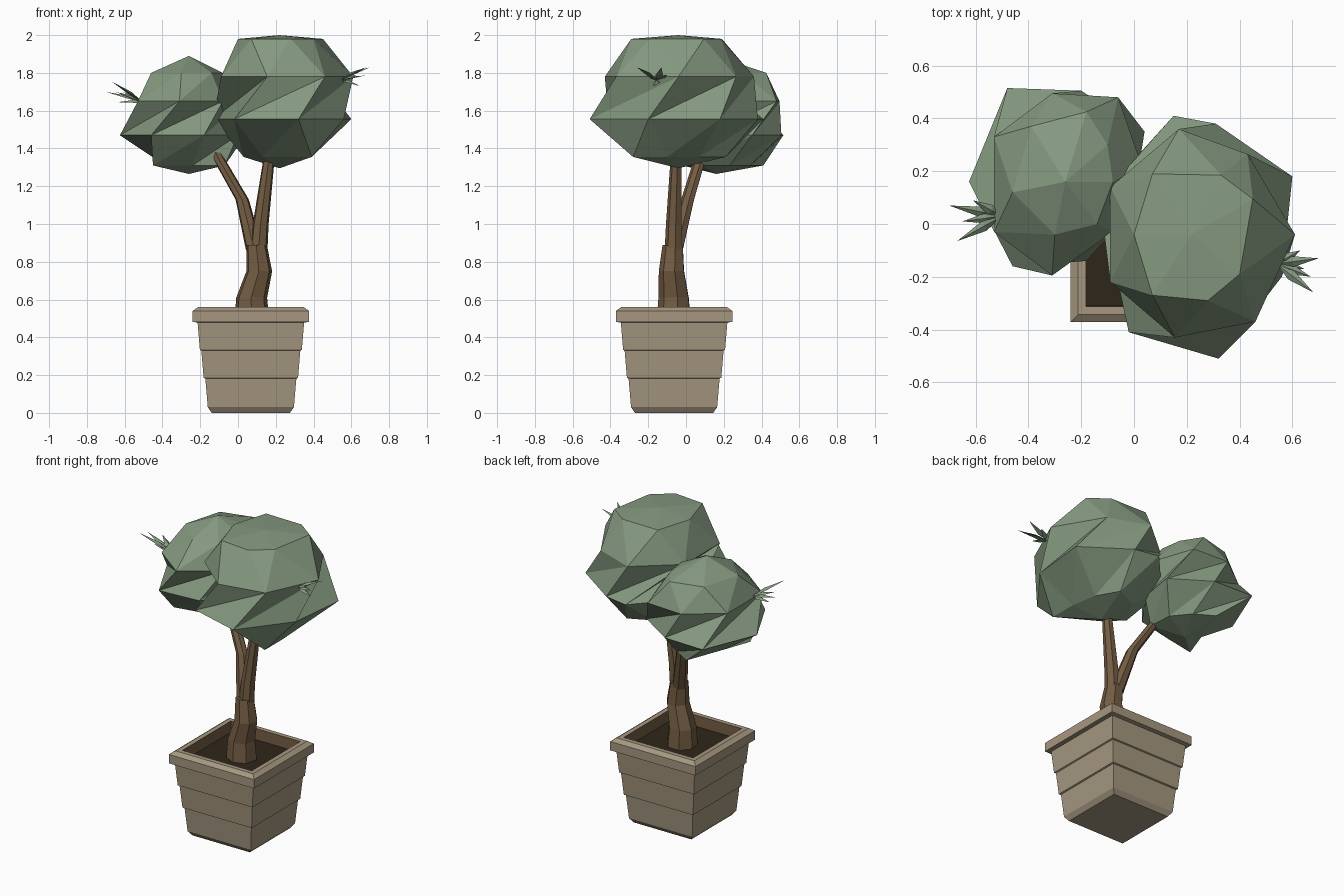
import bpy
import math
from mathutils import Vector

cube = bpy.data.objects.get("Cube")
if cube:
    bpy.data.objects.remove(cube, do_unlink=True)


def material(name, r, g, b):
    mat = bpy.data.materials.new(name)
    mat.use_nodes = True
    mat.diffuse_color = (r, g, b, 1)
    mat.node_tree.nodes["Principled BSDF"].inputs["Base Color"].default_value = (r, g, b, 1)
    return mat


LEAF = material("leaf green", 0.235, 0.32, 0.215)
BARK = material("bark brown", 0.172, 0.108, 0.056)
PLANTER = material("planter tan", 0.38, 0.31, 0.215)
SOIL = material("dark soil", 0.027, 0.019, 0.011)


def make_object(name, verts, faces, *mats):
    mesh = bpy.data.meshes.new(name)
    mesh.from_pydata(verts, [], faces)
    for mat in mats:
        mesh.materials.append(mat)
    mesh.update()
    obj = bpy.data.objects.new(name, mesh)
    bpy.context.collection.objects.link(obj)
    return obj


def loft(name, rings, mats, bottom=None, top=None, triangles=False):
    """Skin counter-clockwise rings from low to high; ends are flat or pointed."""
    n = len(rings[0])
    verts = [p for ring in rings for p in ring]
    faces = []
    for k in range(len(rings) - 1):
        for i in range(n):
            j = (i + 1) % n
            a, b, c, d = k * n + i, k * n + j, (k + 1) * n + j, (k + 1) * n + i
            faces += [(a, b, c), (a, c, d)] if triangles else [(a, b, c, d)]
    last = len(verts) - n
    for start, tip, step in ((0, bottom, -1), (last, top, 1)):
        loop = [start + i for i in range(n)][::step]
        if tip:
            verts.append(tip)
            faces += [(loop[i], loop[(i + 1) % n], len(verts) - 1) for i in range(n)]
        else:
            faces.append(loop)
    return make_object(name, verts, faces, *mats)


def polygon(x, y, z, r, sides, turn=0.0):
    angles = [turn + math.tau * i / sides for i in range(sides)]
    return [(x + r * math.cos(a), y + r * math.sin(a), z) for a in angles]


# Square planter: three overlapping boards, chamfered rim, shallow recess
profile = [(0.207, 0), (0.228, 0.03), (0.241, 0.182), (0.25, 0.186),
           (0.262, 0.33), (0.27, 0.334), (0.282, 0.478),
           (0.308, 0.482), (0.308, 0.54), (0.28, 0.56), (0.25, 0.56), (0.248, 0.488)]
squares = [polygon(0.068, -0.063, z, half * math.sqrt(2), 4, math.pi / 4)
           for half, z in profile]
planter = loft("planter", squares, [PLANTER, BARK, SOIL])
inner_wall = 4 * (len(profile) - 2)
for face in planter.data.polygons[inner_wall:inner_wall + 4]:
    face.material_index = 1
planter.data.polygons[-1].material_index = 2  # soil surface

# Trunk and its two branches
limbs = {
    "trunk": [(0.073, -0.061, 0.48, 0.095), (0.072, -0.062, 0.61, 0.084),
              (0.112, -0.074, 0.75, 0.07), (0.098, -0.068, 0.89, 0.056)],
    "upright_branch": [(0.11, -0.066, 0.86, 0.047), (0.12, -0.063, 1.0, 0.043),
                       (0.162, -0.052, 1.33, 0.031), (0.17, -0.05, 1.5, 0.028)],
    "leaning_branch": [(0.088, -0.06, 0.86, 0.047), (0.022, 0.01, 1.13, 0.036),
                       (-0.11, 0.08, 1.36, 0.032), (-0.16, 0.15, 1.5, 0.028)],
}
for name, path in limbs.items():
    loft(name, [polygon(x, y, z, r, 7, 0.2) for x, y, z, r in path], [BARK])


# Faceted leaf crowns with a twisted, pleated middle band
def crown(name, centre, tips, levels):
    rings = [[(x, y, z) for x, y in ring] for z, ring in levels]
    bottom, top = [(*centre, z) for z in tips]
    return loft(name, rings, [LEAF], bottom, top, True)


crown("large_crown", (0.22, -0.04), (1.295, 2.0), [
    (1.355, [(0.13, -0.13), (0.39, -0.28), (0.39, -0.1), (0.36, 0.07),
             (0.28, 0.21), (0.13, 0.14), (0.03, -0.03)]),
    (1.555, [(-0.02, -0.41), (0.32, -0.51), (0.56, -0.2), (0.6, 0.18),
             (0.31, 0.38), (0.15, 0.41), (-0.13, 0.1)]),
    (1.78, [(0.155, -0.43), (0.46, -0.37), (0.61, -0.04), (0.43, 0.265),
            (0.17, 0.36), (-0.09, 0.14), (-0.09, -0.22)]),
    (1.98, [(0.07, -0.27), (0.28, -0.29), (0.4, -0.19), (0.45, 0.095),
            (0.33, 0.185), (0.07, 0.19), (0.0, -0.04)])])

crown("small_crown", (-0.26, 0.16), (1.265, 1.89), [
    (1.31, [(-0.45, -0.02), (-0.24, 0.02), (-0.07, 0.07), (-0.08, 0.23),
            (-0.17, 0.34), (-0.29, 0.41), (-0.385, 0.16)]),
    (1.47, [(-0.46, -0.16), (-0.18, -0.14), (0.0, 0.1), (0.04, 0.35),
            (-0.2, 0.505), (-0.48, 0.515), (-0.625, 0.16)]),
    (1.65, [(-0.31, -0.195), (-0.08, -0.03), (0.03, 0.22), (-0.06, 0.48),
            (-0.31, 0.495), (-0.53, 0.33), (-0.53, -0.03)]),
    (1.8, [(-0.3, -0.04), (-0.14, 0.0), (-0.08, 0.16), (-0.1, 0.3),
           (-0.18, 0.425), (-0.39, 0.37), (-0.46, 0.12)])])


# Tufts of pointed leaves poking out of the crowns
def tuft(name, root, tips):
    root = Vector(root)
    verts, faces = [], []
    for tip in tips:
        tip = Vector(tip)
        axis = (tip - root).normalized()
        side = axis.cross(Vector((0, 0, 1))).normalized()
        up = side.cross(axis)
        middle = root.lerp(tip, 0.4)
        k = len(verts)
        verts += [root, middle + side * 0.02, middle - side * 0.02,
                  middle + up * 0.014, tip]
        for a, b in ((1, 3), (3, 2), (2, 1)):
            faces += [(k, k + b, k + a), (k + a, k + b, k + 4)]
    make_object(name, verts, faces, LEAF)


tuft("large_crown_tuft", (0.54, -0.15, 1.76),
     [(0.70, -0.13, 1.83), (0.68, -0.26, 1.83), (0.67, -0.2, 1.785),
      (0.645, -0.17, 1.73), (0.63, -0.1, 1.79)])
tuft("small_crown_tuft", (-0.5, 0.03, 1.64),
     [(-0.70, 0.07, 1.70), (-0.67, -0.065, 1.755), (-0.65, 0.01, 1.7),
      (-0.64, 0.05, 1.645), (-0.61, 0.09, 1.7)])
